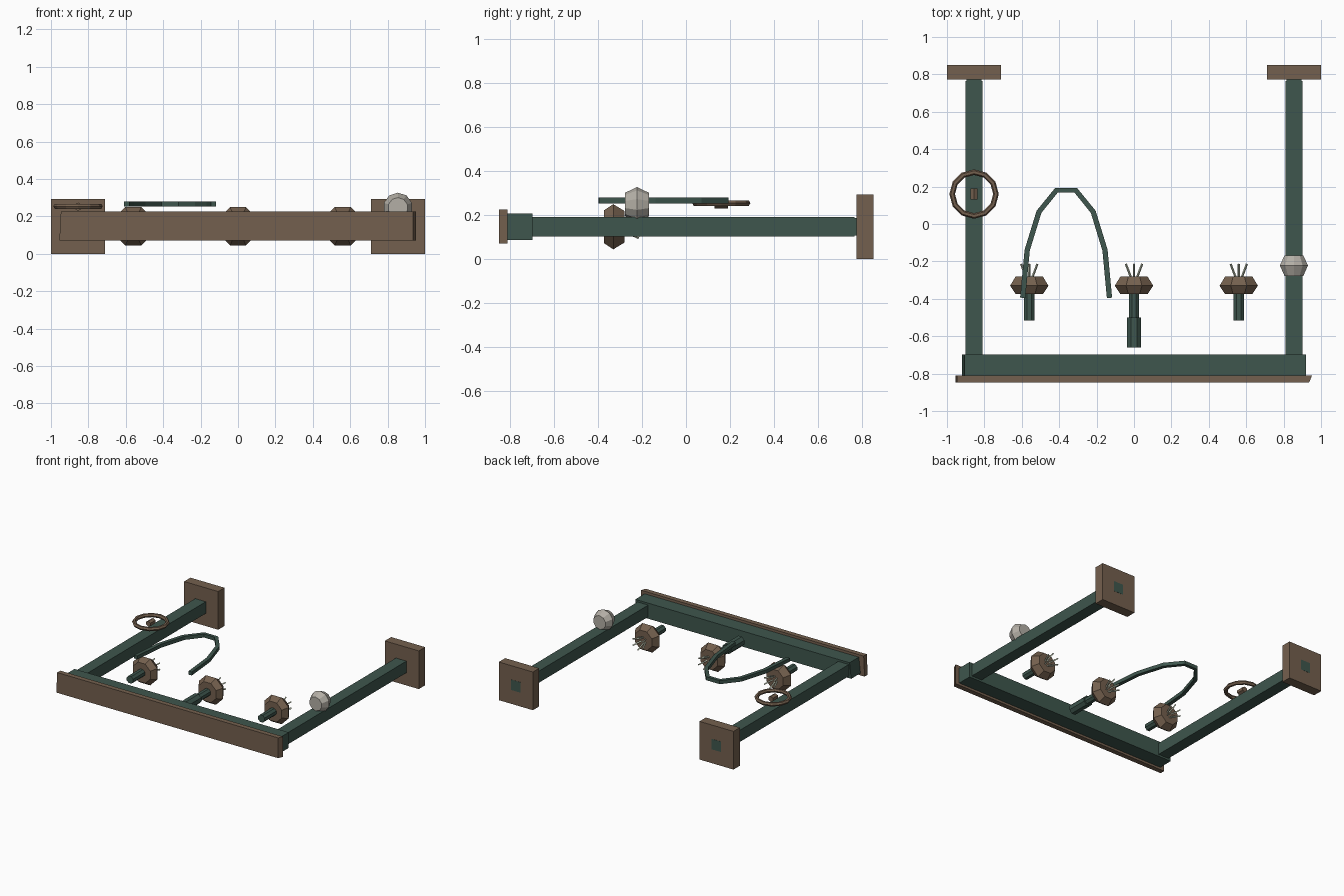
import bpy, bmesh, math
from mathutils import Vector, Matrix

if "Cube" in bpy.data.objects:
    bpy.data.objects.remove(bpy.data.objects["Cube"])


def material(name, rgb):
    lin = [(c / 255 / 12.92) if c < 10 else ((c / 255 + 0.055) / 1.055) ** 2.4 for c in rgb]
    m = bpy.data.materials.new(name)
    m.diffuse_color = (*lin, 1)
    m.use_nodes = True
    m.node_tree.nodes["Principled BSDF"].inputs["Base Color"].default_value = m.diffuse_color
    return m


GREEN = material("dark green paint", (62, 86, 77))
BROWN = material("aged bronze", (116, 96, 78))
GREY = material("pale stone grey", (180, 175, 166))
SPRAY = material("pale spray", (205, 212, 190))


def finish(bm, name, mat):
    bmesh.ops.recalc_face_normals(bm, faces=bm.faces[:])
    me = bpy.data.meshes.new(name)
    bm.to_mesh(me)
    bm.free()
    me.materials.append(mat)
    ob = bpy.data.objects.new(name, me)
    bpy.context.collection.objects.link(ob)
    return ob


def box(name, lo, hi, mat):
    lo, hi = Vector(lo), Vector(hi)
    bm = bmesh.new()
    bmesh.ops.create_cube(bm, size=1)
    for v in bm.verts:
        v.co = Vector(v.co[i] * (hi[i] - lo[i]) + (hi[i] + lo[i]) / 2 for i in range(3))
    return finish(bm, name, mat)


def lathe_y(name, x, z, profile, sides, mat):
    """Closed solid of revolution about a line along y; profile is (y, radius)."""
    bm = bmesh.new()
    rings = []
    for y, r in profile:
        ang = [2 * math.pi * (i + 0.5) / sides for i in range(sides)]
        rings.append([bm.verts.new((x + r * math.cos(a), y, z + r * math.sin(a))) for a in ang])
    for a, b in zip(rings, rings[1:]):
        for i in range(sides):
            j = (i + 1) % sides
            bm.faces.new((a[i], a[j], b[j], b[i]))
    bm.faces.new(rings[0])
    bm.faces.new(rings[-1])
    return finish(bm, name, mat)


ZC = 0.147

# Side rails with square foot plates
for side, s in (("left", -1), ("right", 1)):
    x = s * 0.855
    box(side + "_rail", (x - 0.045, -0.72, ZC - 0.045), (x + 0.045, 0.765, ZC + 0.045), GREEN)
    box(side + "_foot_plate", (x - 0.145, 0.773, 0), (x + 0.145, 0.85, 0.294), BROWN)
    box(side + "_rail_end", (x - 0.04, 0.76, ZC - 0.04), (x + 0.04, 0.851, ZC + 0.04), GREEN)

# Cross beam and its cap board, with slightly slanted ends
beam = box("cross_beam", (-0.92, -0.813, 0.087), (0.92, -0.697, 0.207), GREEN)
for v in beam.data.vertices:
    if v.co.x < 0 and v.co.z > ZC:
        v.co.x += 0.014
cap = box("cap_board", (-0.955, -0.848, 0.07), (0.952, -0.81, 0.226), BROWN)
for v in cap.data.vertices:
    if v.co.x > 0 and v.co.y < -0.83:
        v.co.x -= 0.016
    if v.co.x < 0 and v.co.z > ZC:
        v.co.x += 0.008

# Three nozzle heads with stems and flared jets
for name, x in (("left", -0.56), ("middle", 0.0), ("right", 0.56)):
    lathe_y(name + "_nozzle_head", x, ZC,
            [(-0.373, 0.08), (-0.33, 0.111), (-0.28, 0.078)], 8, BROWN)
    lathe_y(name + "_stem", x, ZC, [(-0.515, 0.03), (-0.36, 0.03)], 8, GREEN)
    bm = bmesh.new()
    for i in range(6):
        a = math.pi / 2 + i * math.pi / 3
        d = Vector((math.cos(a), 0, math.sin(a)))
        p = Vector((x, -0.283, ZC)) + d * 0.02
        q = Vector((x, -0.214, ZC)) + d * 0.05
        rot = (q - p).to_track_quat('Z', 'Y').to_matrix().to_4x4()
        bmesh.ops.create_cone(bm, cap_ends=True, segments=4, radius1=0.006, radius2=0.006,
                              depth=(q - p).length,
                              matrix=Matrix.Translation((p + q) / 2) @ rot)
    finish(bm, name + "_jets", SPRAY)
lathe_y("middle_stem_sleeve", 0, ZC, [(-0.66, 0.04), (-0.50, 0.04)], 8, GREEN)

# Arched handle: square section swept along a flat arch
half = [(0.232, -0.395), (0.208, -0.14), (0.145, 0.065), (0.052, 0.18)]
path = [Vector((-0.363 - x, y, 0)) for x, y in half]
path += [Vector((-0.363 + x, y, 0)) for x, y in reversed(half)]
bm = bmesh.new()
rings = []
for i, p in enumerate(path):
    t = (path[min(i + 1, len(path) - 1)] - path[max(i - 1, 0)]).normalized()
    n = Vector((-t.y, t.x, 0)) * 0.014
    rings.append([bm.verts.new((p.x + s * n.x, p.y + s * n.y, z))
                  for s, z in ((-1, 0.252), (1, 0.252), (1, 0.279), (-1, 0.279))])
for a, b in zip(rings, rings[1:]):
    for i in range(4):
        j = (i + 1) % 4
        bm.faces.new((a[i], a[j], b[j], b[i]))
bm.faces.new(rings[0])
bm.faces.new(rings[-1])
finish(bm, "arched_handle", GREEN)

# Hand ring with a small hub on the left rail
bpy.ops.mesh.primitive_torus_add(major_segments=12, minor_segments=6, major_radius=0.117,
                                 minor_radius=0.015, location=(-0.855, 0.16, 0.254))
ring = bpy.context.object
ring.name = "hand_ring"
ring.data.materials.append(BROWN)
lathe_y("ring_hub", -0.855, 0.252, [(0.13, 0.022), (0.19, 0.022)], 6, BROWN)

# Faceted knob on the right rail
lathe_y("faceted_knob", 0.855, 0.248,
        [(-0.277, 0.053), (-0.222, 0.079), (-0.168, 0.053)], 10, GREY)
